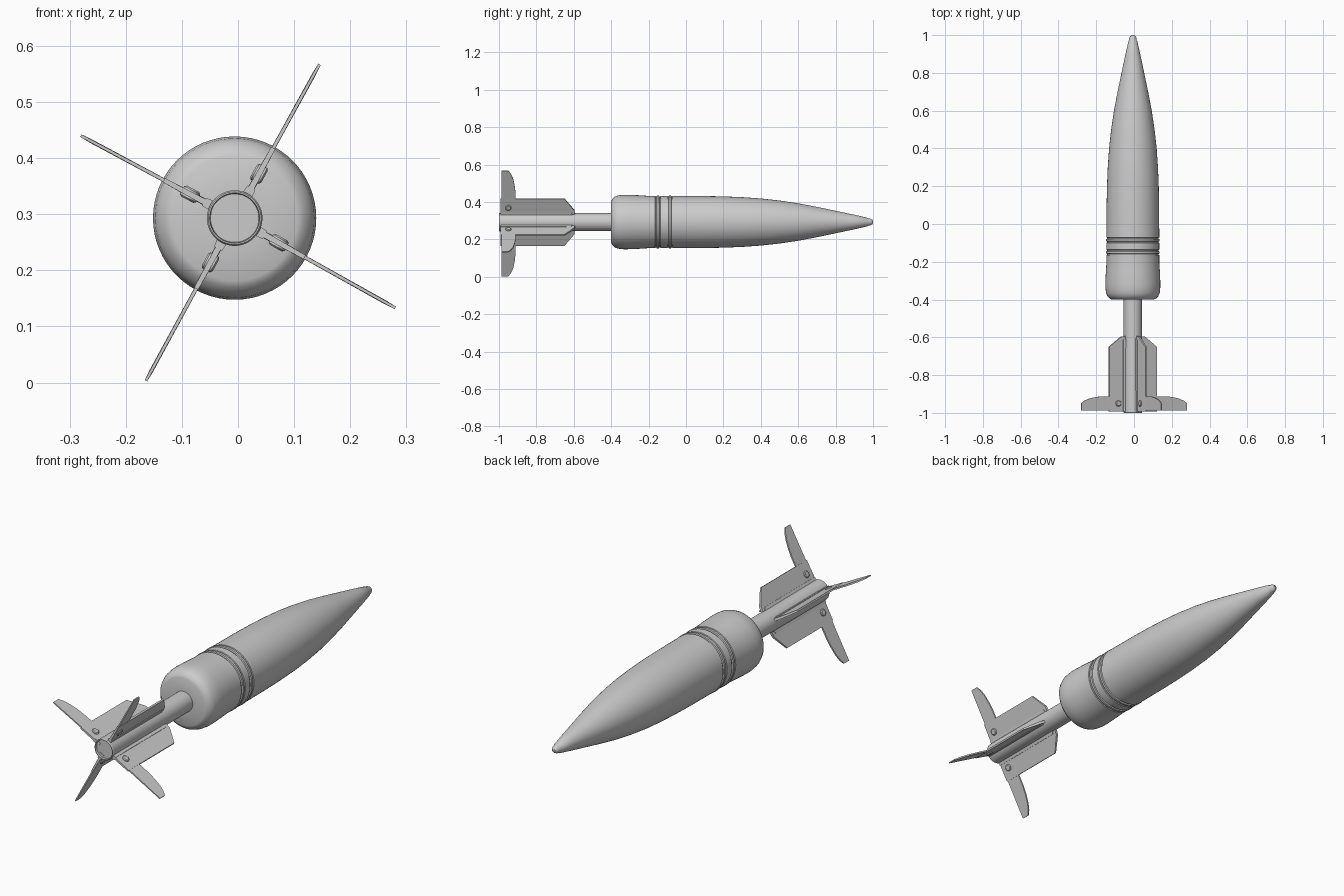
import bpy, bmesh
from math import sin, cos, radians, tau
from mathutils import Vector

if "Cube" in bpy.data.objects:
    bpy.data.objects.remove(bpy.data.objects["Cube"])

CX, CZ = -0.006, 0.293          # long axis runs along y through this point
SEG = 64


def finish(bm, name):
    bmesh.ops.remove_doubles(bm, verts=bm.verts, dist=1e-5)
    bmesh.ops.recalc_face_normals(bm, faces=bm.faces)
    me = bpy.data.meshes.new(name)
    bm.to_mesh(me)
    bm.free()
    ob = bpy.data.objects.new(name, me)
    bpy.context.collection.objects.link(ob)
    bpy.ops.object.select_all(action='DESELECT')
    ob.select_set(True)
    bpy.context.view_layer.objects.active = ob
    bpy.ops.object.shade_smooth_by_angle(angle=radians(30))
    return ob


def lathe(name, profile):
    """Turn (y, radius) points around the long axis."""
    bm = bmesh.new()
    rings = []
    for y, r in profile:
        rings.append([bm.verts.new((CX + r * cos(tau * i / SEG), y,
                                    CZ + r * sin(tau * i / SEG))) for i in range(SEG)])
    for a, b in zip(rings, rings[1:]):
        for i in range(SEG):
            j = (i + 1) % SEG
            bm.faces.new((a[i], a[j], b[j], b[i]))
    bm.faces.new(rings[0])
    bm.faces.new(rings[-1])
    return finish(bm, name)


def place(angle, u, t, y):
    """Radial distance u, sideways offset t, length y."""
    c, s = cos(angle), sin(angle)
    return Vector((CX + u * c - t * s, y, CZ + u * s + t * c))


def plate(name, angle, outline, thick, rim=0.0):
    """Flat plate from a (radius, y) outline; rim thins its outer end."""
    bm = bmesh.new()
    umax = max(u for u, y in outline)
    sides = []
    for sgn in (-1, 1):
        sides.append([bm.verts.new(place(angle, u, sgn * (thick / 2 - (rim if u == umax else 0)), y))
                      for u, y in outline])
    n = len(outline)
    for s in sides:
        bm.faces.new(s)
    for i in range(n):
        j = (i + 1) % n
        bm.faces.new((sides[0][i], sides[0][j], sides[1][j], sides[1][i]))
    return finish(bm, name)


def rivet(name, angle, u, y, rad, half):
    bm = bmesh.new()
    rings = []
    for t, r in ((-half, rad * 0.75), (-half + 0.003, rad), (half - 0.003, rad), (half, rad * 0.75)):
        rings.append([bm.verts.new(place(angle, u + r * cos(tau * i / 20), t,
                                         y + r * sin(tau * i / 20))) for i in range(20)])
    for a, b in zip(rings, rings[1:]):
        for i in range(20):
            j = (i + 1) % 20
            bm.faces.new((a[i], a[j], b[j], b[i]))
    bm.faces.new(rings[0])
    bm.faces.new(rings[-1])
    return finish(bm, name)


# Main body: rounded base, two driving bands, long tapering nose
body = [(-0.40, 0.04), (-0.40, 0.112), (-0.395, 0.122), (-0.382, 0.135), (-0.365, 0.142),
        (-0.335, 0.1455), (-0.31, 0.1455), (-0.25, 0.143), (-0.205, 0.140)]
for y in (-0.165, -0.10):
    body += [(y, 0.140), (y + 0.002, 0.136), (y + 0.007, 0.136), (y + 0.009, 0.1415),
             (y + 0.020, 0.1415), (y + 0.022, 0.136), (y + 0.027, 0.136), (y + 0.029, 0.140)]
body += [(0.0, 0.1395), (0.1, 0.139), (0.2, 0.137), (0.3, 0.133), (0.4, 0.126), (0.5, 0.115),
         (0.6, 0.100), (0.7, 0.081), (0.8, 0.060), (0.9, 0.039), (0.968, 0.0235),
         (0.972, 0.0205), (0.985, 0.0185), (0.995, 0.0135), (1.0, 0.006)]
lathe("body", body)

# Tail tube with a shallow rear recess
lathe("tail_tube", [(-0.990, 0.043), (-1.0, 0.0445), (-1.0, 0.047), (-0.996, 0.0495),
                    (-0.95, 0.0495), (-0.60, 0.0485), (-0.39, 0.0485)])

# Four fixed fins, each carrying a riveted fold-out blade
fixed = [(0.03, -0.992), (0.143, -0.992), (0.143, -0.65), (0.072, -0.597), (0.03, -0.592)]
foot = [(0.03, -0.992), (0.062, -0.992), (0.062, -0.615), (0.03, -0.595)]
for k, (deg, tip) in enumerate(((61.1, 0.313), (151.8, 0.311), (241.4, 0.330), (330.8, 0.328)), 1):
    a = radians(deg)
    plate(f"fixed_fin_{k}", a, fixed, 0.012, 0.002)
    plate(f"fin_foot_{k}", a, foot, 0.022, 0.003)
    blade = [(0.06, -0.987), (tip, -0.987), (tip, -0.950), (tip - 0.02, -0.936),
             (tip - 0.05, -0.924), (tip - 0.09, -0.916), (tip - 0.13, -0.912), (0.06, -0.912)]
    plate(f"swing_blade_{k}", a, blade, 0.007, 0.001)
    rivet(f"rivet_{k}", a, 0.09, -0.95, 0.016, 0.011)
